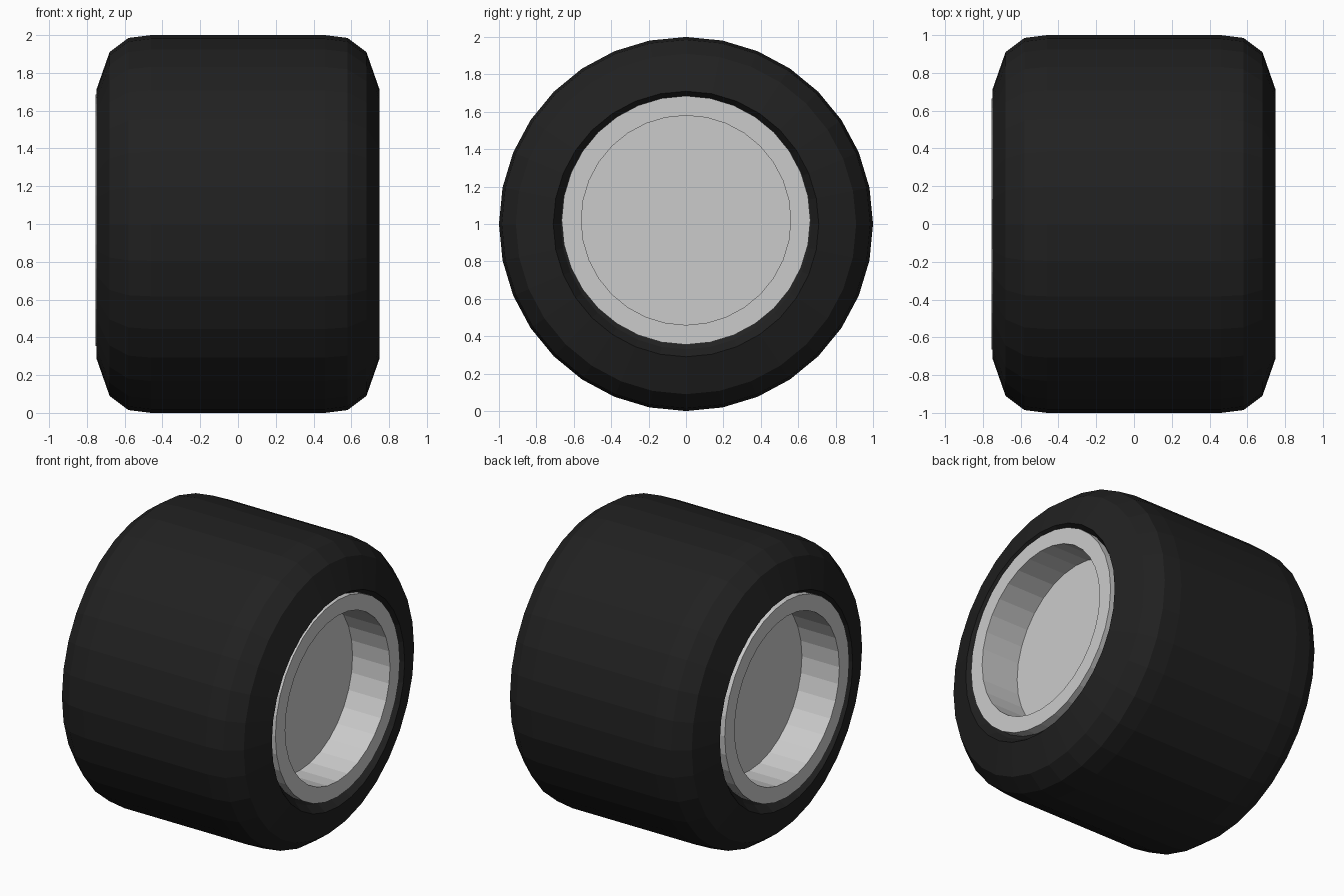
import bpy, bmesh
from math import sin, cos, pi

if "Cube" in bpy.data.objects:
    bpy.data.objects.remove(bpy.data.objects["Cube"])

SIDES = 32


def lathe(name, profile, centre, closed):
    """Revolve (x, radius) points around the x axis; open profiles get end caps."""
    bm = bmesh.new()
    rings = [[bm.verts.new((x, r * sin(2 * pi * i / SIDES), r * cos(2 * pi * i / SIDES)))
              for i in range(SIDES)] for x, r in profile]
    pairs = list(zip(rings, rings[1:]))
    if closed:
        pairs.append((rings[-1], rings[0]))
    else:
        bm.faces.new(rings[0])
        bm.faces.new(rings[-1])
    for a, b in pairs:
        for i in range(SIDES):
            j = (i + 1) % SIDES
            bm.faces.new((a[i], a[j], b[j], b[i]))
    bmesh.ops.recalc_face_normals(bm, faces=bm.faces)
    mesh = bpy.data.meshes.new(name)
    bm.to_mesh(mesh)
    bm.free()
    obj = bpy.data.objects.new(name, mesh)
    obj.location = centre
    bpy.context.collection.objects.link(obj)
    return obj


def mirrored(half):
    """Complete a profile symmetric about x = 0."""
    return half + [(-x, r) for x, r in reversed(half)]


# Tyre: bore, inner lip, sidewall, rounded shoulder, tread
tyre = lathe("tyre", mirrored([(0.66, 0.62), (0.69, 0.67), (0.75, 0.71),
                               (0.68, 0.91), (0.58, 0.985), (0.46, 1.0)]),
             (0, 0, 1), True)
rubber = bpy.data.materials.new("black_rubber")
rubber.diffuse_color = (0.015, 0.015, 0.015, 1)
rubber.use_nodes = True
rubber.node_tree.nodes["Principled BSDF"].inputs["Base Color"].default_value = rubber.diffuse_color
tyre.data.materials.append(rubber)

# Rim: recessed disc on both sides with a flat outer flange
lathe("rim", mirrored([(0.47, 0.56), (0.75, 0.56), (0.75, 0.665)]),
      (-0.005, 0, 1.02), False)
